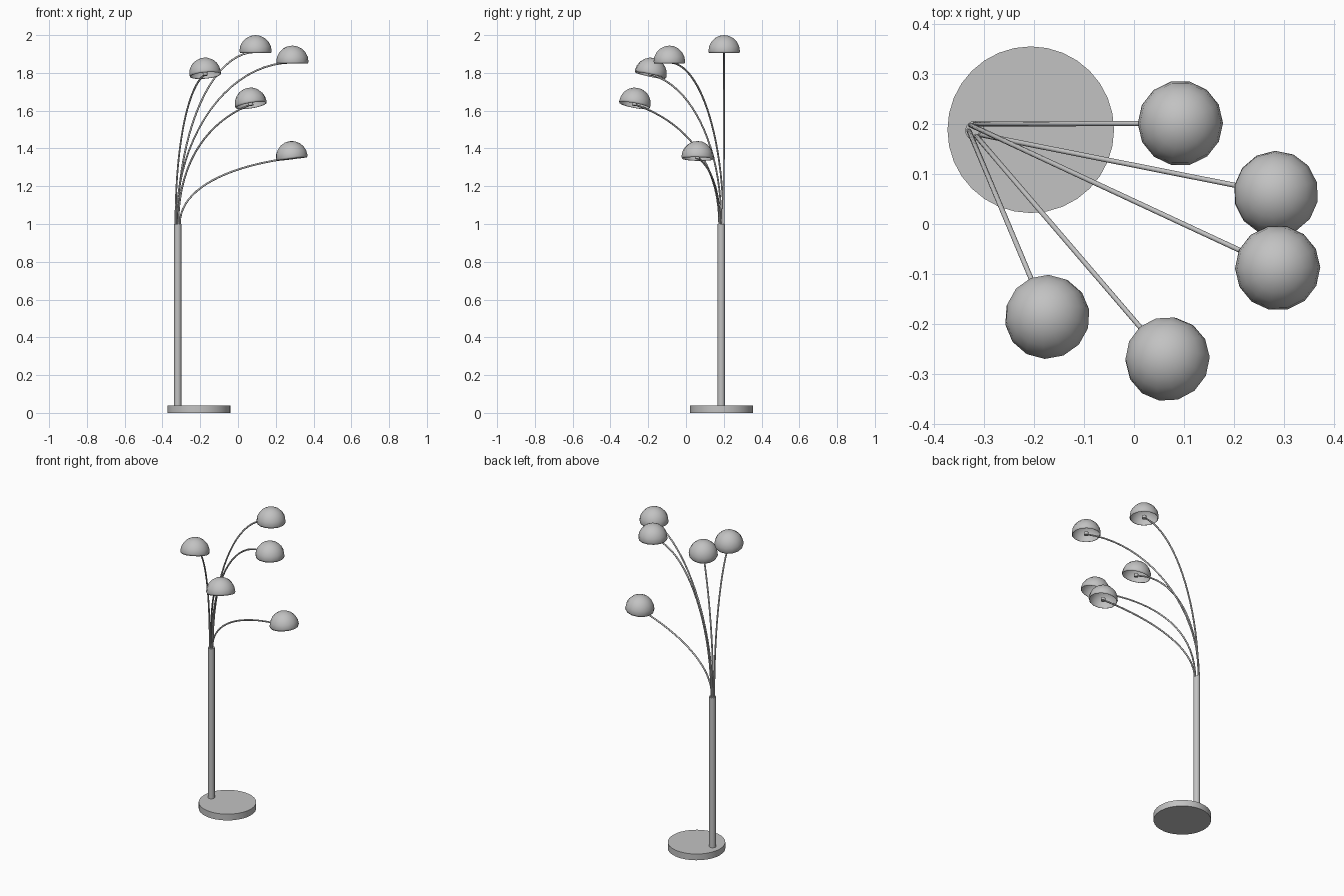
import bpy, bmesh, math
from mathutils import Vector, Matrix

if "Cube" in bpy.data.objects:
    bpy.data.objects.remove(bpy.data.objects["Cube"], do_unlink=True)

metal = bpy.data.materials.new("grey_metal")
metal.use_nodes = True
grey = (0.54, 0.54, 0.54, 1)
metal.diffuse_color = grey
metal.node_tree.nodes["Principled BSDF"].inputs["Base Color"].default_value = grey

POLE = Vector((-0.319, 0.187, 0))
POLE_TOP = 1.0
SHADE_RADIUS = 0.0855
RIM_DROP = 0.010


def finish(bm, name, angle=40):
    mesh = bpy.data.meshes.new(name)
    bmesh.ops.recalc_face_normals(bm, faces=bm.faces)
    bm.to_mesh(mesh)
    bm.free()
    mesh.materials.append(metal)
    ob = bpy.data.objects.new(name, mesh)
    bpy.context.collection.objects.link(ob)
    bpy.ops.object.select_all(action='DESELECT')
    ob.select_set(True)
    bpy.context.view_layer.objects.active = ob
    bpy.ops.object.shade_smooth_by_angle(angle=math.radians(angle))
    return ob


def cylinder(name, x, y, low, high, radius, sides):
    bm = bmesh.new()
    bmesh.ops.create_cone(bm, cap_ends=True, segments=sides, radius1=radius, radius2=radius,
                          depth=high - low, matrix=Matrix.Translation((x, y, (low + high) / 2)))
    finish(bm, name)


def bezier(p, t):
    s = 1 - t
    return p[0] * s**3 + p[1] * 3 * s * s * t + p[2] * 3 * s * t * t + p[3] * t**3


def arm(name, start, end, tilt):
    """Thin tube rising upright from the pole and leaning over to the shade."""
    out = Vector((end.x - start.x, end.y - start.y, 0))
    reach = out.length
    out.normalize()
    lean = out + Vector((0, 0, math.tan(tilt)))
    tip = end + Vector((0, 0, 0.006))
    ctrl = [start, start + Vector((0, 0, (tip.z - start.z) * 0.55)), tip - lean * reach * 0.55, tip]
    path = [start - Vector((0, 0, 0.08))] + [bezier(ctrl, i / 20) for i in range(21)]
    side = out.cross(Vector((0, 0, 1)))
    bm = bmesh.new()
    rings = []
    for i, p in enumerate(path):
        along = (path[min(i + 1, len(path) - 1)] - path[max(i - 1, 0)]).normalized()
        up = side.cross(along)
        rings.append([bm.verts.new(p + 0.005 * (side * math.cos(a) + up * math.sin(a)))
                      for a in (math.tau * k / 8 for k in range(8))])
    for a, b in zip(rings, rings[1:]):
        for k in range(8):
            bm.faces.new((a[k], a[k - 1], b[k - 1], b[k]))
    bm.faces.new(rings[0])
    bm.faces.new(rings[-1])
    finish(bm, name, 60)
    # frame of the shade: tipped upwards in the direction of the arm
    return Matrix.Translation(end) @ Matrix((
        (out * math.cos(tilt) + Vector((0, 0, math.sin(tilt)))),
        -side, (Vector((0, 0, math.cos(tilt))) - out * math.sin(tilt)))).transposed().to_4x4()


def shade(name, frame):
    """Thin open dome with a slightly drawn-in rim."""
    bm = bmesh.new()
    profile = [(SHADE_RADIUS * 0.96, 0)]
    profile += [(SHADE_RADIUS * math.cos(a), SHADE_RADIUS * math.sin(a) + RIM_DROP)
                for a in (math.radians(d) for d in (0, 18, 36, 54, 72))]
    verts = [bm.verts.new((r, 0, z)) for r, z in profile]
    verts.append(bm.verts.new((0, 0, SHADE_RADIUS + RIM_DROP)))
    edges = [bm.edges.new(pair) for pair in zip(verts, verts[1:])]
    bmesh.ops.spin(bm, geom=verts + edges, axis=(0, 0, 1), cent=(0, 0, 0),
                   steps=14, angle=math.tau)
    bmesh.ops.remove_doubles(bm, verts=bm.verts, dist=0.0005)
    bm.transform(frame)
    ob = finish(bm, name, 35)
    wall = ob.modifiers.new("wall", 'SOLIDIFY')
    wall.thickness = 0.002
    wall.offset = -1


def socket(name, frame):
    """Small lamp holder at the end of the arm, under the dome."""
    bm = bmesh.new()
    bmesh.ops.create_cone(bm, cap_ends=True, segments=10, radius1=0.013, radius2=0.013,
                          depth=0.018, matrix=frame @ Matrix.Translation((0, 0, 0.009)))
    finish(bm, name)


# Base and pole
cylinder("base", -0.207, 0.189, 0, 0.04, 0.167, 32)
cylinder("pole", POLE.x, POLE.y, 0.03, POLE_TOP, 0.0195, 16)

# Five lamps: start offset on the pole, shade rim centre, upward tilt in degrees
lamps = {
    "top": ((0, 0.013), (0.093, 0.202, 1.9045), 0),
    "high": ((-0.008, 0.011), (0.288, -0.088, 1.849), 0),
    "low": ((0.011, -0.008), (0.286, 0.061, 1.344), 7),
    "front_right": ((-0.012, 0), (-0.173, -0.189, 1.786), 13),
    "front": ((0.003, -0.011), (0.069, -0.273, 1.627), 14),
}
for name, (offset, end, tilt) in lamps.items():
    start = POLE + Vector((*offset, POLE_TOP))
    frame = arm(name + "_arm", start, Vector(end), math.radians(tilt))
    shade(name + "_shade", frame)
    socket(name + "_socket", frame)
